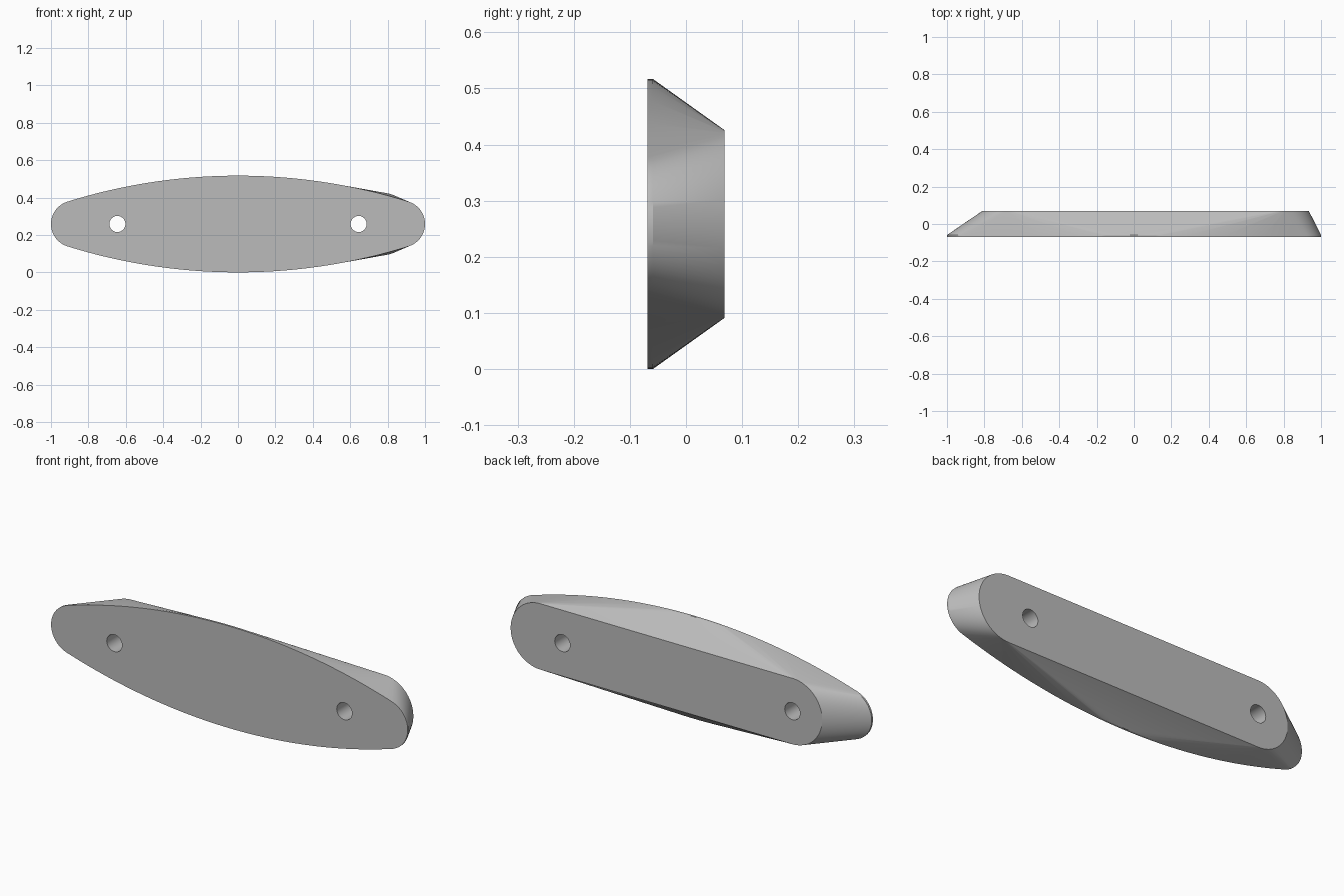
import bpy
import bmesh
from math import sin, cos, pi, atan2, hypot, radians

cube = bpy.data.objects.get("Cube")
if cube:
    bpy.data.objects.remove(cube, do_unlink=True)

MID = 0.2585           # height of the long axis
FRONT, BACK = -0.069, 0.069
LIP = 0.01             # thin straight rim behind the front face

grey = bpy.data.materials.new("plain_grey")
grey.use_nodes = True
grey.diffuse_color = (0.5, 0.5, 0.5, 1)
grey.node_tree.nodes["Principled BSDF"].inputs["Base Color"].default_value = grey.diffuse_color


def arc(cx, cz, r, start, end, steps):
    return [(cx + r * cos(start + (end - start) * i / steps),
             cz + r * sin(start + (end - start) * i / steps)) for i in range(steps + 1)]


def lens_outline():
    """Two shallow arcs blended into round tips."""
    tip_r, tip_x = 0.125, 0.875
    big_r = (tip_x ** 2 + MID ** 2 - tip_r ** 2) / (2 * (MID - tip_r))
    lean = atan2(big_r - MID, tip_x)
    top = arc(0, MID - big_r, big_r, lean, pi - lean, 64)
    left_tip = arc(-tip_x, 0, tip_r, pi - lean, pi + lean, 32)
    half = top[:-1] + left_tip[:-1]
    return half + [(-x, -z) for x, z in half]


def slot_outline():
    """Straight bar with half-round ends, offset along the length."""
    r = 0.167
    return arc(0.768, 0, r, -pi / 2, pi / 2, 48) + arc(-0.645, 0, r, pi / 2, 3 * pi / 2, 48)


# handle body: skin stretched between the lens plate and the slot face
bm = bmesh.new()
for outline, y in ((lens_outline(), FRONT), (lens_outline(), FRONT + LIP), (slot_outline(), BACK)):
    for x, z in outline:
        bm.verts.new((x, y, z + MID))
hull = bmesh.ops.convex_hull(bm, input=bm.verts[:])
loose = [g for g in set(hull["geom_interior"] + hull["geom_unused"])
         if isinstance(g, bmesh.types.BMVert)]
bmesh.ops.delete(bm, geom=loose, context='VERTS')
bmesh.ops.dissolve_limit(bm, angle_limit=radians(0.05), verts=bm.verts[:], edges=bm.edges[:])
bmesh.ops.recalc_face_normals(bm, faces=bm.faces[:])
mesh = bpy.data.meshes.new("handle_body")
bm.to_mesh(mesh)
bm.free()
mesh.materials.append(grey)
body = bpy.data.objects.new("handle_body", mesh)
bpy.context.collection.objects.link(body)

# two screw holes through the full depth
for side, x in (("left", 0.645), ("right", -0.645)):
    bpy.ops.mesh.primitive_cylinder_add(vertices=48, radius=0.043, depth=0.4,
                                        location=(x, 0, MID), rotation=(pi / 2, 0, 0))
    cutter = bpy.context.object
    cutter.name = side + "_hole_cutter"
    cutter.data.materials.append(grey)
    cut = body.modifiers.new(side + "_hole", 'BOOLEAN')
    cut.object = cutter
    cut.operation = 'DIFFERENCE'
    cut.solver = 'EXACT'
    bpy.ops.object.select_all(action='DESELECT')
    body.select_set(True)
    bpy.context.view_layer.objects.active = body
    bpy.ops.object.modifier_apply(modifier=cut.name)
    bpy.data.objects.remove(cutter, do_unlink=True)

bpy.ops.object.shade_smooth_by_angle(angle=radians(25))
